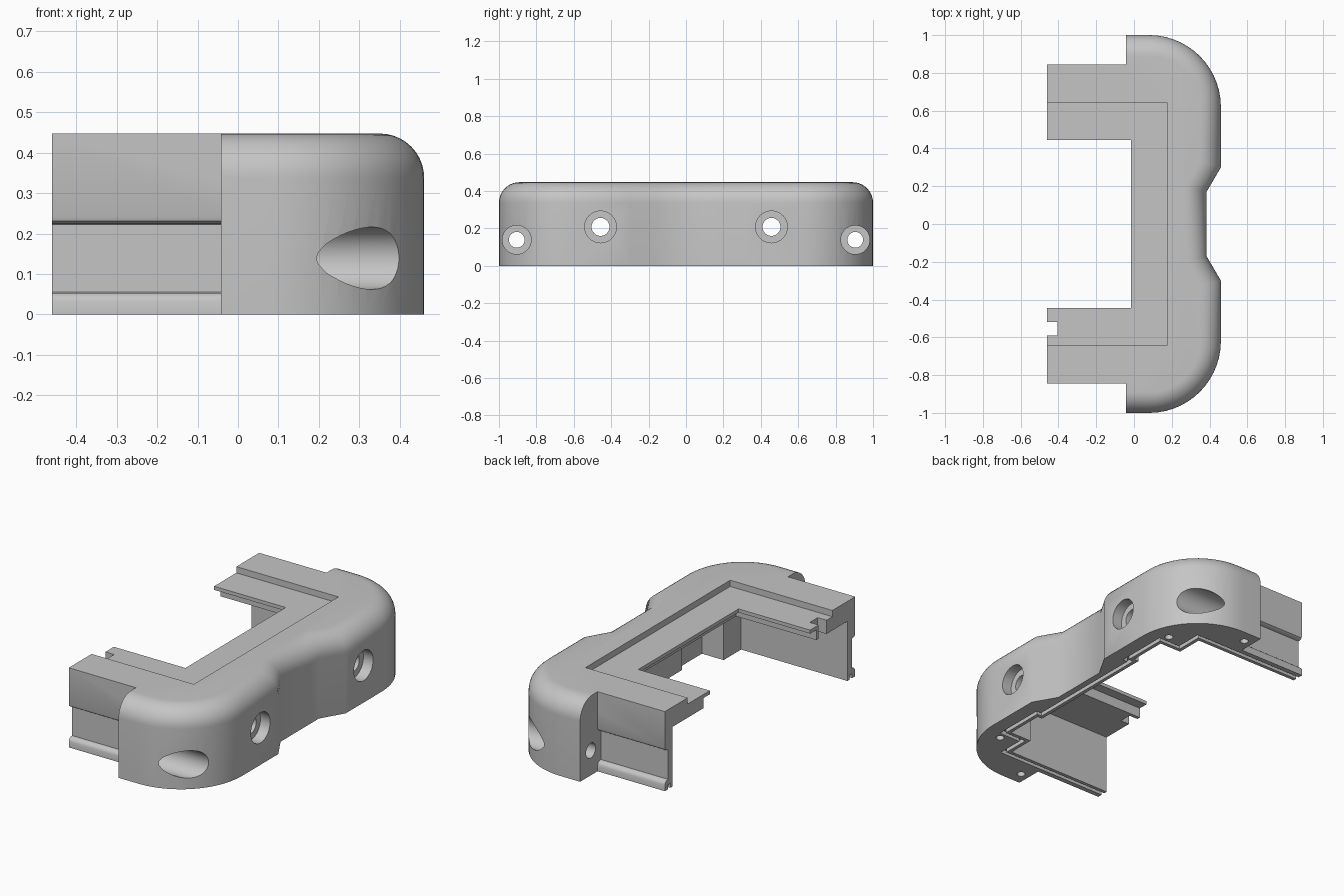
import bpy, bmesh
from math import sin, cos, pi
from mathutils import Vector

old = bpy.data.objects.get("Cube")
if old:
    bpy.data.objects.remove(old, do_unlink=True)

grey = bpy.data.materials.new("plain_grey")
grey.use_nodes = True
grey.diffuse_color = (0.56, 0.56, 0.56, 1)
grey.node_tree.nodes["Principled BSDF"].inputs["Base Color"].default_value = (0.56, 0.56, 0.56, 1)


def loft(name, loops, ring=False):
    """Skin a stack of matching point loops; cap the ends, or join them as a ring."""
    bm = bmesh.new()
    rows = [[bm.verts.new(p) for p in loop] for loop in loops]
    pairs = list(zip(rows, rows[1:])) + ([(rows[-1], rows[0])] if ring else [])
    n = len(rows[0])
    for a, b in pairs:
        for i in range(n):
            j = (i + 1) % n
            bm.faces.new((a[i], a[j], b[j], b[i]))
    if not ring:
        bm.faces.new(rows[0][::-1])
        bm.faces.new(rows[-1])
    bmesh.ops.recalc_face_normals(bm, faces=bm.faces)
    mesh = bpy.data.meshes.new(name)
    bm.to_mesh(mesh)
    bm.free()
    mesh.materials.append(grey)
    obj = bpy.data.objects.new(name, mesh)
    bpy.context.collection.objects.link(obj)
    return obj


def offset(points, d):
    """Move a counter-clockwise outline outwards by d."""
    out = []
    for i, p in enumerate(points):
        p = Vector(p)
        e1 = (p - Vector(points[i - 1])).normalized()
        e2 = (Vector(points[(i + 1) % len(points)]) - p).normalized()
        n1, n2 = Vector((e1.y, -e1.x)), Vector((e2.y, -e2.x))
        out.append(p + (n1 + n2) * d / (1 + n1.dot(n2)))
    return out


def mirrored(half):
    """Complete an outline given from its +y end towards the middle."""
    return [(x, -y) for x, y in half] + half[::-1]


def level(points, z):
    return [(p[0], p[1], z) for p in points]


def box(name, x0, x1, y0, y1, z0, z1):
    outline = [(x0, y0), (x1, y0), (x1, y1), (x0, y1)]
    return loft(name, [level(outline, z0), level(outline, z1)])


def rod(name, axis, a, b, start, end, r):
    """Cylinder along x (centre a=y, b=z) or along z (centre a=x, b=y)."""
    loops = []
    for t in (start, end):
        circle = [(a + r * cos(k * pi / 20), b + r * sin(k * pi / 20)) for k in range(40)]
        loops.append([(t, u, v) if axis == "X" else (u, v, t) for u, v in circle])
    return loft(name, loops)


def combine(target, tool, operation):
    mod = target.modifiers.new(tool.name, "BOOLEAN")
    mod.object, mod.operation, mod.solver = tool, operation, "EXACT"
    bpy.context.view_layer.objects.active = target
    bpy.ops.object.modifier_apply(modifier=mod.name)
    bpy.data.objects.remove(tool, do_unlink=True)


# Rounded outer cap with a waist, filleted around its top edge
H, R, FILLET, BACK = 0.447, 0.38, 0.11, -0.042
half = [(BACK, 1.0)]
half += [(0.08 + R * sin(k * pi / 28), 0.62 + R * cos(k * pi / 28)) for k in range(15)]
half += [(0.46, 0.30), (0.384, 0.17)]
outline = mirrored(half)
layers = [level(outline, 0)]
for k in range(11):
    t = k * pi / 20
    pts = offset(outline, -FILLET * (1 - cos(t)))
    pts[0].x = pts[-1].x = BACK
    layers.append(level(pts, H - FILLET + FILLET * sin(t)))
shell = loft("corner_guard", layers)

# Side arms with a recessed outer channel and a rounded bottom bead
arm_profile = [(0.445, 0), (0.845, 0), (0.845, 0.033), (0.84, 0.045), (0.83, 0.053),
               (0.815, 0.055), (0.815, 0.222), (0.83, 0.224), (0.841, 0.231),
               (0.845, 0.243), (0.845, H), (0.445, H)]
for side in (1, -1):
    arm = loft("arm", [[(x, side * y, z) for y, z in arm_profile] for x in (-0.46, 0.0)])
    combine(shell, arm, "UNION")

# Hollow underside with thin outer walls and solid stepped corners
pocket = mirrored([(-1, 0.775), (0.2, 0.775), (0.2, 0.62), (0.335, 0.62),
                   (0.335, 0.4), (0.305, 0.4)])
cutters = [
    loft("pocket", [level(pocket, -0.1), level(pocket, 0.335)]),
    box("opening", -0.7, -0.015, -0.445, 0.445, -0.2, 0.6),
    box("lip_undercut", -0.8, 0.04, -0.5, 0.5, -0.2, 0.392),
    box("top_recess", -0.9, 0.175, -0.642, 0.642, 0.412, 0.7),
    box("key_notch", -0.6, -0.405, -0.59, -0.52, 0.2, 0.65),
]

# Seal groove following the pocket edge
inner, outer = offset(pocket, 0.02), offset(pocket, 0.042)
cutters.append(loft("seal_groove", [level(inner, -0.1), level(inner, 0.025),
                                    level(outer, 0.025), level(outer, -0.1)], ring=True))

# Screw holes: counterbored through the face, and small blind holes underneath
for side in (1, -1):
    cutters += [
        rod("inner_hole", "X", side * 0.457, 0.208, 0.0, 0.7, 0.048),
        rod("inner_counterbore", "X", side * 0.457, 0.208, 0.4, 0.7, 0.085),
        rod("outer_hole", "X", side * 0.905, 0.139, -0.2, 0.7, 0.042),
        rod("outer_counterbore", "X", side * 0.905, 0.139, 0.06, 0.7, 0.077),
        rod("corner_pin_hole", "Z", 0.345, side * 0.7, -0.1, 0.06, 0.022),
        rod("end_pin_hole", "Z", 0.01, side * 0.925, -0.1, 0.06, 0.022),
    ]
for cutter in cutters:
    combine(shell, cutter, "DIFFERENCE")

# Smooth the curved faces, keep the machined edges crisp
bpy.ops.object.select_all(action="DESELECT")
shell.select_set(True)
bpy.context.view_layer.objects.active = shell
bpy.ops.object.shade_smooth_by_angle(angle=0.55)
